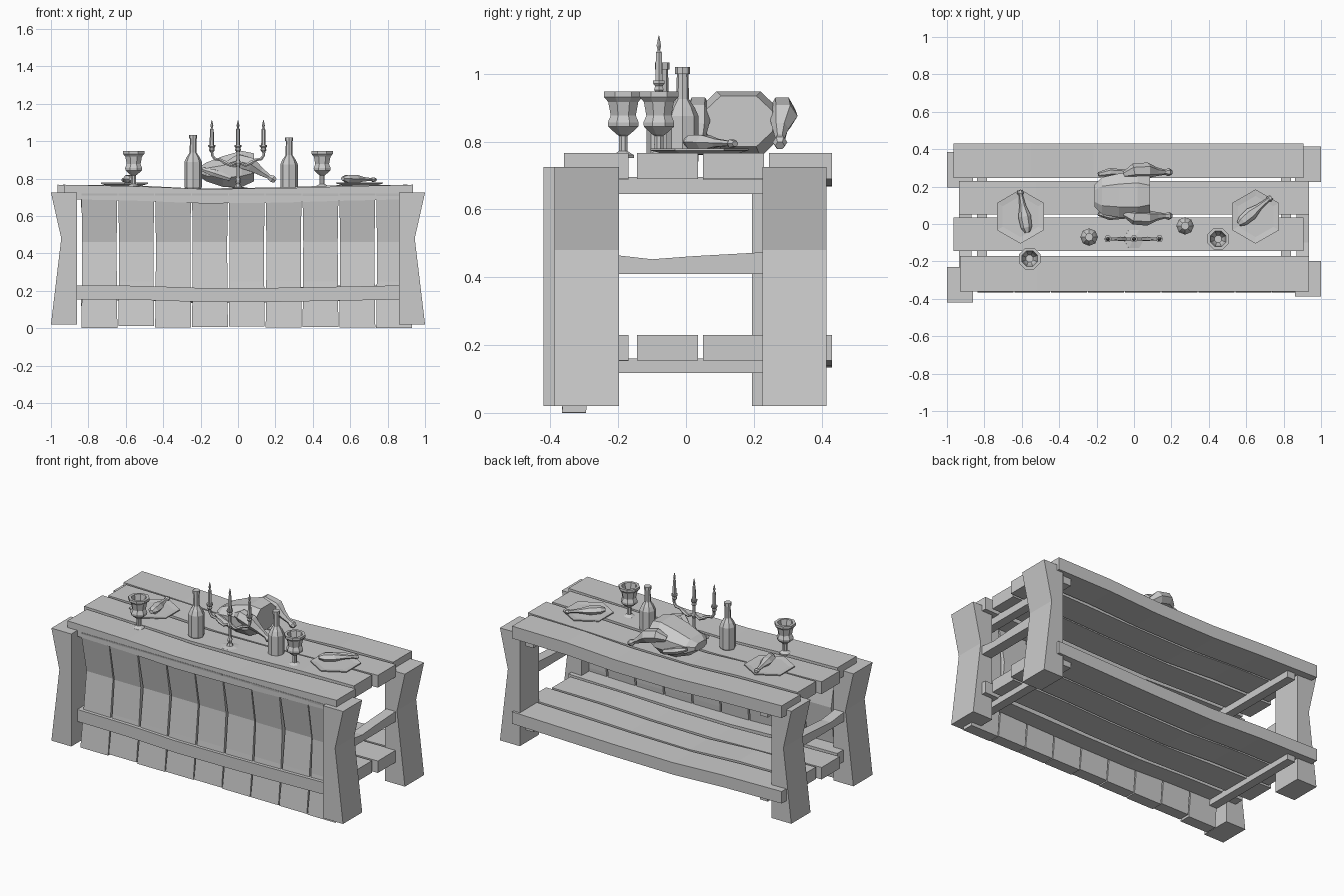
import bpy, bmesh, math, random
from mathutils import Vector

random.seed(4)
if "Cube" in bpy.data.objects:
    bpy.data.objects.remove(bpy.data.objects["Cube"])

GREY = (0.6, 0.6, 0.6, 1)
mat = bpy.data.materials.new("plain grey")
mat.use_nodes = True
mat.diffuse_color = GREY
mat.node_tree.nodes["Principled BSDF"].inputs["Base Color"].default_value = GREY


def loft(name, rings):
    """Skin a list of rings of equal length and cap both ends."""
    bm = bmesh.new()
    rows = [[bm.verts.new(p) for p in ring] for ring in rings]
    n = len(rows[0])
    for a, b in zip(rows, rows[1:]):
        for i in range(n):
            j = (i + 1) % n
            bm.faces.new((a[i], a[j], b[j], b[i]))
    bm.faces.new(rows[0])
    bm.faces.new(rows[-1])
    bmesh.ops.recalc_face_normals(bm, faces=bm.faces)
    mesh = bpy.data.meshes.new(name)
    bm.to_mesh(mesh)
    bm.free()
    mesh.materials.append(mat)
    obj = bpy.data.objects.new(name, mesh)
    bpy.context.collection.objects.link(obj)
    return obj


def beam(name, axis, stations):
    """Rectangular bar along an axis; each station is (t, a0, a1, b0, b1)."""
    rings = []
    for t, a0, a1, b0, b1 in stations:
        ring = []
        for a, b in ((a0, b0), (a1, b0), (a1, b1), (a0, b1)):
            p = [a, b]
            p.insert(axis, t)
            ring.append(p)
        rings.append(ring)
    return loft(name, rings)


def lathe(name, x, y, z, sides, profile, turn=0.0):
    angles = [turn + math.tau * i / sides for i in range(sides)]
    return loft(name, [[(x + r * math.cos(a), y + r * math.sin(a), z + h)
                        for a in angles] for r, h in profile])


def tube(name, points, sides=6, flat=1.0):
    """Tapered tube; each point is (x, y, z, radius)."""
    centres = [Vector(p[:3]) for p in points]
    rings = []
    for i, c in enumerate(centres):
        d = centres[min(i + 1, len(centres) - 1)] - centres[max(i - 1, 0)]
        side = d.cross(Vector((0, 0, 1))).normalized()
        up = side.cross(d).normalized() * flat
        r = points[i][3]
        rings.append([c + r * (side * math.cos(math.tau * k / sides)
                               + up * math.sin(math.tau * k / sides))
                      for k in range(sides)])
    return loft(name, rings)


# Sagging boards of the table top and the lower shelf
BOARDS = [(-0.36, -0.17, -0.93, 0.935), (-0.145, 0.035, -0.965, 0.905),
          (0.05, 0.23, -0.935, 0.935), (0.245, 0.43, -0.965, 0.905)]
for label, low, high, dip in (("top_board", 0.69, 0.767, 0.02),
                              ("shelf_board", 0.155, 0.23, 0.018)):
    for y0, y1, x0, x1 in BOARDS:
        stations = []
        for f, s in ((0, 0), (0.22, 0.35), (0.4, 1), (0.62, 0.9), (0.8, 0.3), (1, 0)):
            z = -dip * s + (random.uniform(-0.004, 0.004) if s else 0)
            stations.append((x0 + f * (x1 - x0), y0, y1, low + z, high + z))
        beam(label, 0, stations)

# Four legs, pinched on the outer side
for side, front, back in ((-1, -0.42, 0.195), (1, -0.388, 0.225)):
    for label, y in (("front_leg", front), ("back_leg", back)):
        beam(label, 2, [(z, side * 0.862, side * outer, y, y + 0.19)
                        for z, outer in ((0.02, 1), (0.48, 0.945), (0.725, 1))])

# Cross beams under the boards and a curved stretcher between the legs
for side in (-1, 1):
    for label, low, high in (("upper_cross_beam", 0.645, 0.695),
                             ("lower_cross_beam", 0.118, 0.16)):
        beam(label, 1, [(y, side * 0.785, side * 0.84, low, high)
                        for y in (-0.33, 0.39)])
    beam("side_stretcher", 1, [(y, side * 0.87, side * 0.935, 0.41, top)
                               for y, top in ((-0.25, 0.47), (-0.1, 0.453),
                                              (0.02, 0.462), (0.27, 0.476))])

# Upright bent planks closing the front
for i in range(9):
    x = -0.741 + 0.197 * i
    w = 0.096
    foot = random.uniform(0.0, 0.012) if i else 0.0
    lean = random.uniform(-0.008, 0.008)
    beam("front_plank", 2, [(foot, x - w, x + w, -0.366, -0.295),
                            (0.25, x - w + 0.003, x + w - 0.003, -0.336, -0.27),
                            (0.46, x - w + 0.004, x + w - 0.004,
                             -0.318 + lean, -0.255 + lean),
                            (0.72, x - w, x + w, -0.362, -0.295)])

# Goblets with hollow bowls
GOBLET = [(0.034, 0), (0.034, 0.008), (0.014, 0.02), (0.014, 0.065), (0.022, 0.07),
          (0.048, 0.092), (0.049, 0.105), (0.04, 0.125), (0.048, 0.165),
          (0.062, 0.18), (0.062, 0.195), (0.045, 0.195), (0.034, 0.13), (0.02, 0.1)]
for x, y in ((-0.558, -0.185), (0.45, -0.08)):
    lathe("goblet", x, y, 0.752, 8, GOBLET, math.pi / 8)

# Bottles
for x, y, z in ((-0.24, -0.07, 0.748), (0.273, -0.01, 0.735)):
    lathe("bottle", x, y, z, 8,
          [(0.043, 0), (0.047, 0.008), (0.047, 0.14), (0.036, 0.165), (0.019, 0.19),
           (0.017, 0.265), (0.022, 0.265), (0.022, 0.285), (0.014, 0.285)])

# Plates, each with a drumstick
for x, z in ((-0.607, 0.76), (0.65, 0.762)):
    lathe("plate", x, 0.04, z, 6, [(0.1, 0), (0.145, 0.012), (0.145, 0.018),
                                   (0.11, 0.014)], math.pi / 6)


def drumstick(name, start, end, z):
    a, b = Vector((*start, z)), Vector((*end, z - 0.006))
    steps = ((0, 0.014), (0.12, 0.03), (0.38, 0.034), (0.62, 0.018),
             (0.88, 0.011), (0.93, 0.018), (1, 0.012))
    tube(name, [(*a.lerp(b, f), r) for f, r in steps], 6, 0.75)


drumstick("left_plate_drumstick", (0.56, 0.0), (0.735, 0.145), 0.8)
drumstick("right_plate_drumstick", (-0.57, -0.045), (-0.61, 0.18), 0.798)

# Roast bird: faceted body and two raised legs
rings = []
for x, y0, y1, z0, z1 in ((-0.21, 0.09, 0.21, 0.815, 0.86),
                          (-0.17, 0.05, 0.25, 0.785, 0.885),
                          (-0.08, 0.035, 0.27, 0.755, 0.92),
                          (0.02, 0.03, 0.28, 0.755, 0.948),
                          (0.085, 0.055, 0.255, 0.785, 0.935)):
    dy, dz = (y1 - y0) * 0.24, (z1 - z0) * 0.3
    rings.append([(x, y, z) for y, z in (
        (y0 + dy, z0), (y1 - dy, z0), (y1, z0 + dz), (y1, z1 - dz),
        (y1 - dy, z1), (y0 + dy, z1), (y0, z1 - dz), (y0, z0 + dz))])
loft("roast_body", rings)
for y, out in ((0.055, -1), (0.265, 1)):
    tube("roast_leg", [(-0.05, y, 0.88, 0.018), (0.0, y + out * 0.018, 0.895, 0.04),
                       (0.07, y + out * 0.022, 0.875, 0.042),
                       (0.12, y + out * 0.014, 0.838, 0.024),
                       (0.165, y + out * 0.012, 0.81, 0.014),
                       (0.185, y + out * 0.012, 0.798, 0.022),
                       (0.2, y + out * 0.012, 0.788, 0.014)])
    tube("roast_wing", [(-0.19, y, 0.85, 0.012), (-0.13, y + out * 0.012, 0.83, 0.022),
                        (-0.04, y + out * 0.01, 0.8, 0.016)])

# Candelabra: foot and stem, curved arms, cups and pointed candles
CY = -0.08
lathe("candelabra_stem", 0, CY, 0.742, 6,
      [(0.06, 0), (0.056, 0.008), (0.02, 0.014), (0.011, 0.03), (0.016, 0.05),
       (0.009, 0.07), (0.009, 0.12), (0.017, 0.14), (0.009, 0.16), (0.009, 0.22)])
for side in (-1, 1):
    tube("candelabra_arm", [(side * x, CY, z, r) for x, z, r in (
        (0, 0.89, 0.008), (0.04, 0.87, 0.009), (0.07, 0.885, 0.012),
        (0.095, 0.9, 0.008), (0.125, 0.905, 0.009), (0.138, 0.925, 0.008),
        (0.14, 0.95, 0.008))])
for x in (-0.14, 0, 0.136):
    lathe("candle_cup", x, CY, 0.94, 6,
          [(0.007, 0), (0.016, 0.012), (0.013, 0.024), (0.02, 0.032), (0.02, 0.04)])
    lathe("candle", x, CY, 0.978, 6,
          [(0.012, 0), (0.01, 0.085), (0.004, 0.092), (0.008, 0.105), (0.001, 0.135)])
